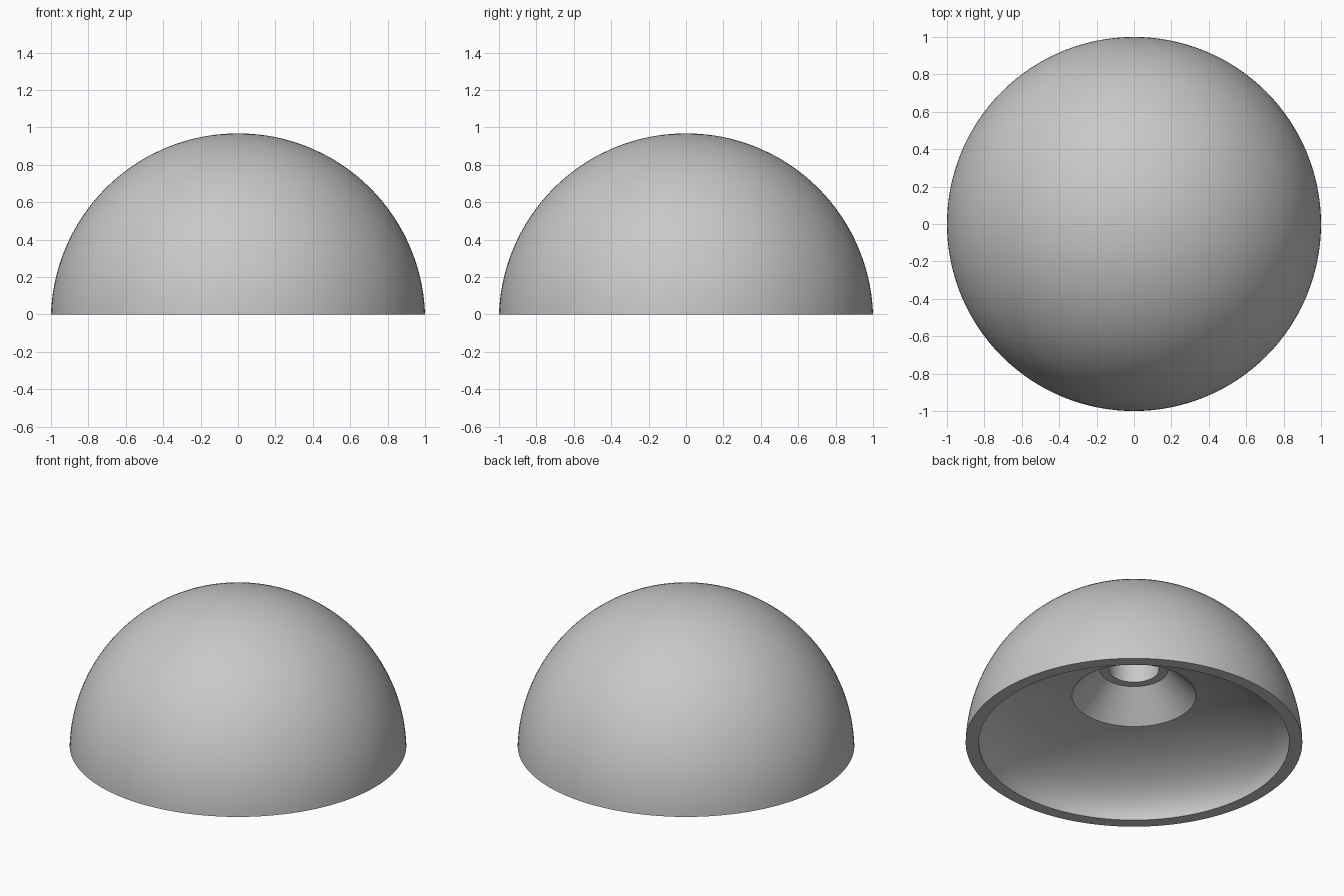
import bpy, bmesh
from math import sin, cos, asin, acos, pi, sqrt, radians
from mathutils import Vector

cube = bpy.data.objects.get("Cube")
if cube:
    bpy.data.objects.remove(cube, do_unlink=True)

grey = bpy.data.materials.new("plain grey")
grey.use_nodes = True
colour = (0.58, 0.58, 0.58, 1)
grey.diffuse_color = colour
grey.node_tree.nodes["Principled BSDF"].inputs["Base Color"].default_value = colour

HEIGHT = 0.968                       # dome height above the rim
DROP = (1 - HEIGHT ** 2) / (2 * HEIGHT)   # sphere centre below the rim
RADIUS = HEIGHT + DROP
HOLLOW_R, HOLLOW_H = 0.922, 0.352    # shallow elliptical hollow underneath
SINK_R, LEDGE_R, HOLE_R = 0.369, 0.202, 0.149
LEDGE_Z, HOLE_TOP = 0.5, 0.7


def arc(centre_z, rx, rz, start, end, steps):
    """Points of an elliptical arc in the radius/height plane."""
    angles = [start + (end - start) * i / steps for i in range(steps + 1)]
    return [(rx * cos(a), centre_z + rz * sin(a)) for a in angles]


def lathe(name, profile, segments=128):
    """Spin a radius/height profile round the z axis."""
    bm = bmesh.new()
    verts = [bm.verts.new((r, 0, z)) for r, z in profile]
    edges = [bm.edges.new(pair) for pair in zip(verts, verts[1:])]
    bmesh.ops.spin(bm, geom=verts + edges, cent=(0, 0, 0), axis=(0, 0, 1),
                   angle=2 * pi, steps=segments, use_merge=False)
    bmesh.ops.remove_doubles(bm, verts=bm.verts[:], dist=1e-5)
    bmesh.ops.recalc_face_normals(bm, faces=bm.faces[:])
    mesh = bpy.data.meshes.new(name)
    bm.to_mesh(mesh)
    bm.free()
    mesh.materials.append(grey)
    obj = bpy.data.objects.new(name, mesh)
    bpy.context.collection.objects.link(obj)
    bpy.ops.object.select_all(action="DESELECT")
    obj.select_set(True)
    bpy.context.view_layer.objects.active = obj
    bpy.ops.object.shade_smooth_by_angle(angle=radians(25))
    return obj


# Outer dome from the crown down to the rim
outer = arc(-DROP, RADIUS, RADIUS, pi / 2, asin(DROP / RADIUS), 40)
# Hollow from the rim up to the mouth of the countersink
hollow = arc(0, HOLLOW_R, HOLLOW_H, 0, acos(SINK_R / HOLLOW_R), 24)
# Countersink, flat ledge and blind hole
socket = [(LEDGE_R, LEDGE_Z), (HOLE_R, LEDGE_Z), (HOLE_R, HOLE_TOP), (0, HOLE_TOP)]

lathe("dome_shell", outer + hollow + socket)
